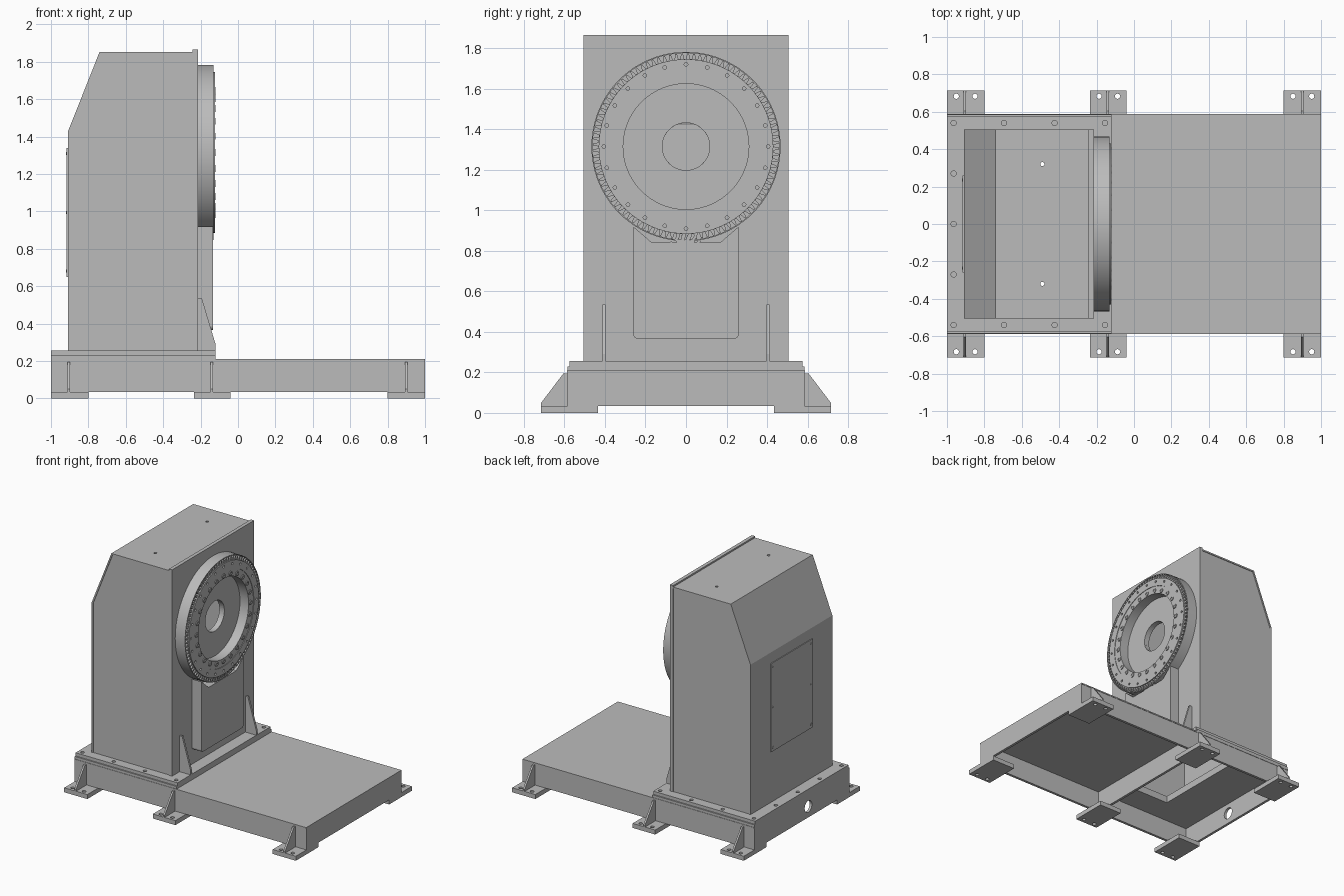
import bpy, bmesh, math
from mathutils import Vector

if "Cube" in bpy.data.objects:
    bpy.data.objects.remove(bpy.data.objects["Cube"], do_unlink=True)

GREY = (0.5, 0.5, 0.5, 1)
steel = bpy.data.materials.new("machine_grey")
steel.diffuse_color = GREY
steel.use_nodes = True
steel.node_tree.nodes["Principled BSDF"].inputs["Base Color"].default_value = GREY


def finish(name, bm, smooth=False):
    bmesh.ops.recalc_face_normals(bm, faces=bm.faces[:])
    mesh = bpy.data.meshes.new(name)
    bm.to_mesh(mesh)
    bm.free()
    mesh.materials.append(steel)
    ob = bpy.data.objects.new(name, mesh)
    bpy.context.scene.collection.objects.link(ob)
    if smooth:
        bpy.ops.object.select_all(action="DESELECT")
        ob.select_set(True)
        bpy.context.view_layer.objects.active = ob
        bpy.ops.object.shade_smooth_by_angle(angle=math.radians(30))
    return ob


def place(axis, p, h):
    a, b = p
    return {"x": (h, a, b), "y": (a, h, b), "z": (a, b, h)}[axis]


def add_prism(bm, axis, points, lo, hi):
    n = len(points)
    low = [bm.verts.new(place(axis, p, lo)) for p in points]
    top = [bm.verts.new(place(axis, p, hi)) for p in points]
    bm.faces.new(low)
    bm.faces.new(top)
    for i in range(n):
        j = (i + 1) % n
        bm.faces.new((low[i], low[j], top[j], top[i]))


def circle(c, r, n=24):
    return [(c[0] + r * math.cos(t * math.tau / n), c[1] + r * math.sin(t * math.tau / n))
            for t in range(n)]


def prism(name, axis, points, lo, hi, smooth=False):
    bm = bmesh.new()
    add_prism(bm, axis, points, lo, hi)
    return finish(name, bm, smooth)


def box(name, x0, x1, y0, y1, z0, z1):
    return prism(name, "z", [(x0, y0), (x1, y0), (x1, y1), (x0, y1)], z0, z1)


def cut(ob, axis, outlines, lo, hi):
    """Cut a set of straight holes through an object."""
    bm = bmesh.new()
    for o in outlines:
        add_prism(bm, axis, o, lo, hi)
    cutter = finish("cutter", bm)
    cutter.hide_render = True
    mod = ob.modifiers.new("holes", "BOOLEAN")
    mod.object = cutter
    mod.operation = "DIFFERENCE"
    mod.solver = "EXACT"
    bpy.context.view_layer.objects.active = ob
    bpy.ops.object.modifier_apply(modifier=mod.name)
    bpy.data.objects.remove(cutter, do_unlink=True)


def rect(a0, a1, b0, b1):
    return [(a0, b0), (a1, b0), (a1, b1), (a0, b1)]


def gear_outline(c, root, tip, teeth):
    pts = []
    for i in range(teeth):
        for k, r in ((0, root), (0.3, root), (0.5, tip), (0.8, tip)):
            t = (i + k) * math.tau / teeth
            pts.append((c[0] + r * math.cos(t), c[1] + r * math.sin(t)))
    return pts


# Base frame
T = 0.02
for s, side in ((1, "left"), (-1, "right")):
    y0, y1 = sorted((s * 0.585, s * (0.585 - T)))
    box("frame_rail_" + side, -1, 1, y0, y1, 0.035, 0.2)
box("frame_end_far", 1 - T, 1, -0.565, 0.565, 0.035, 0.2)
box("frame_crossbeam", -0.15, -0.13, -0.565, 0.565, 0.035, 0.2)
end = box("frame_end_tower", -1, T - 1, -0.565, 0.565, 0.035, 0.2)
cut(end, "x", [circle((-0.08, 0.12), 0.045)], -1.1, -0.9)

# Deck and the two mounting plates under the tower, with a cable opening
opening = rect(-0.62, -0.27, -0.36, 0.36)
deck = box("deck", -1, 1, -0.588, 0.588, 0.2, 0.21)
lower = box("tower_base_lower", -1, -0.12, -0.585, 0.585, 0.21, 0.23)
upper = box("tower_base_upper", -1, -0.12, -0.575, 0.575, 0.23, 0.255)
for plate in (deck, lower, upper):
    cut(plate, "z", [opening], 0.1, 0.4)
spots = [(x, y) for x in (-0.965, -0.695, -0.425, -0.155) for y in (-0.54, 0.54)]
spots += [(-0.965, y) for y in (-0.27, 0, 0.27)]
cut(upper, "z", [circle(p, 0.014, 16) for p in spots], 0.24, 0.3)

# Feet with gussets
for x0, x1, xg, tag in ((-1, -0.8, -0.905, "tower"), (-0.235, -0.04, -0.14, "middle"),
                        (0.8, 1, 0.9, "far")):
    for s, side in ((1, "left"), (-1, "right")):
        y0, y1 = sorted((s * 0.435, s * 0.715))
        foot = box(f"foot_{tag}_{side}", x0, x1, y0, y1, 0, 0.035)
        xm = (x0 + x1) / 2
        cut(foot, "z", [circle((xm + d, s * 0.683), 0.014, 16) for d in (-0.05, 0.05)], -0.1, 0.1)
        profile = [(0.585, 0.035), (0.715, 0.035), (0.715, 0.05), (0.605, 0.195), (0.585, 0.195)]
        prism(f"foot_gusset_{tag}_{side}", "x", [(s * y, z) for y, z in profile],
              xg - 0.007, xg + 0.007)

# Tower: folded skin, side sheets and front panel
W = 0.012
skin = [(-0.91, 0.255), (-0.91, 1.425), (-0.74, 1.853), (-0.24, 1.853)]
inner = [(-0.24, 1.853 - W), (-0.732, 1.853 - W), (-0.91 + W, 1.422), (-0.91 + W, 0.255)]
shell = prism("tower_skin", "y", skin + inner, -0.505, 0.505)
cut(shell, "z", [circle((-0.49, y), 0.011, 16) for y in (-0.32, 0.32)], 1.8, 1.9)
sheet = [(-0.24, 0.255)] + inner + [(-0.24, 0.255)][1:]
for s, side in ((1, "left"), (-1, "right")):
    y0, y1 = sorted((s * 0.5, s * (0.5 - W)))
    prism("tower_side_" + side, "y", sheet, y0, y1)
C = (0, 1.315)
panel = box("tower_front_panel", -0.243, -0.215, -0.505, 0.505, 0.255, 1.865)
cut(panel, "x", [circle(C, 0.117, 48)], -0.3, -0.1)

# Rear access door with corner screws
box("rear_door", -0.916, -0.909, -0.26, 0.26, 0.65, 1.34)
for y in (-0.235, 0.235):
    for z in (0.68, 0.995, 1.31):
        prism("door_screw", "x", circle((y, z), 0.008, 12), -0.919, -0.915)

# Slewing ring: lathed body with a deep bore and stepped face
ring = [(0.117, -0.216), (0.117, -0.2), (0.31, -0.2), (0.31, -0.126), (0.37, -0.126),
        (0.37, -0.122), (0.431, -0.122), (0.431, -0.15), (0.461, -0.15), (0.461, -0.13),
        (0.467, -0.13), (0.467, -0.216)]
bm = bmesh.new()
N = 96
loops = [[bm.verts.new((x, r * math.cos(t * math.tau / N), C[1] + r * math.sin(t * math.tau / N)))
          for r, x in ring] for t in range(N)]
for a, b in zip(loops, loops[1:] + loops[:1]):
    for i in range(len(ring)):
        j = (i + 1) % len(ring)
        bm.faces.new((a[i], a[j], b[j], b[i]))
body = finish("slewing_ring", bm, True)
cut(body, "x", [circle(p, 0.009, 12) for p in circle(C, 0.405, 24)], -0.14, -0.1)

# Ring teeth and drive pinion
teeth = prism("ring_teeth", "x", gear_outline(C, 0.432, 0.459, 96), -0.152, -0.13)
cut(teeth, "x", [circle(C, 0.42, 96)], -0.2, -0.1)
prism("drive_pinion", "x", gear_outline((0, 0.775), 0.08, 0.104, 20), -0.2, -0.137)

# Ring bolts with socket heads
for i, p in enumerate(circle(C, 0.333, 24)):
    bolt = prism("ring_bolt", "x", circle(p, 0.018, 16), -0.13, -0.12, True)
    cut(bolt, "x", [circle(p, 0.01, 6)], -0.125, -0.1)

# Drive cover below the ring, with rounded lower corners and a notched top
R = 0.02
corner = [(-0.24 - R * math.sin(a * math.pi / 8), 0.387 - R * math.cos(a * math.pi / 8))
          for a in range(5)]
half = corner + [(-0.26, 0.92), (-0.17, 0.842)]
prism("drive_cover", "x", half + [(-y, z) for y, z in reversed(half)], -0.215, -0.134)

# Tower gussets
brace = [(-0.215, 0.255), (-0.12, 0.255), (-0.12, 0.29), (-0.193, 0.535), (-0.215, 0.535)]
for y, side in ((0.405, "left"), (-0.405, "right")):
    prism("tower_gusset_" + side, "y", brace, y - 0.008, y + 0.008)
